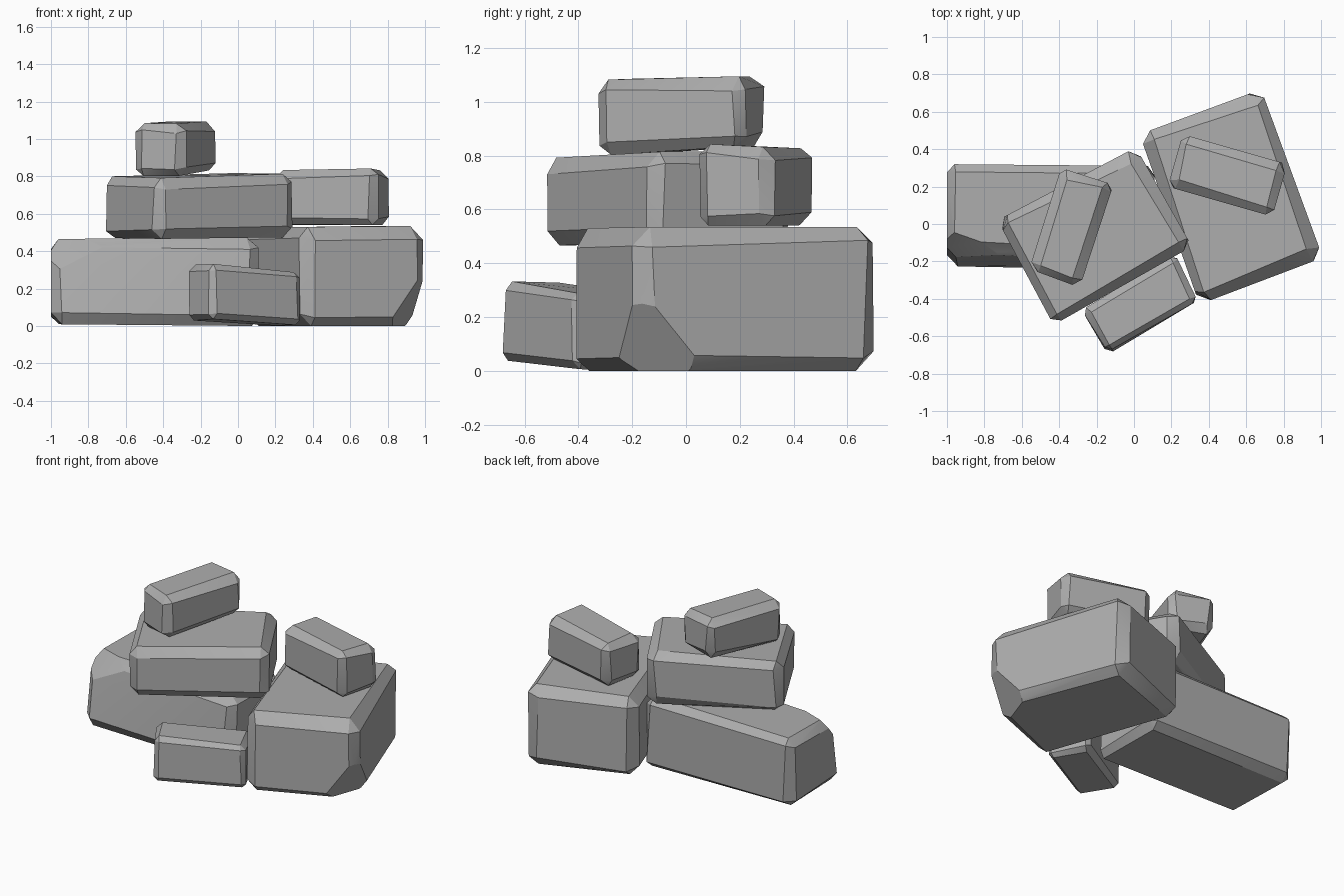
import bpy, bmesh, math, random
from mathutils import Vector

default = bpy.data.objects.get("Cube")
if default:
    bpy.data.objects.remove(default, do_unlink=True)

# One grey stone material
GREY = (0.42, 0.42, 0.42, 1)
stone = bpy.data.materials.new("grey_stone")
stone.use_nodes = True
stone.diffuse_color = GREY
stone.node_tree.nodes["Principled BSDF"].inputs["Base Color"].default_value = GREY


def rock(name, footprint, bottom, top, inset, seed, lean=None, cuts=()):
    """Chipped block: footprint corners run anticlockwise, bottom/top give a
    height per corner, lean shifts single top corners, cuts slice off corners."""
    rng = random.Random(seed)
    lean = lean or {}
    low = [Vector((x, y, z)) for (x, y), z in zip(footprint, bottom)]
    high = []
    for i, ((x, y), z) in enumerate(zip(footprint, top)):
        dx, dy = lean.get(i, (0, 0))
        high.append(Vector((x + dx, y + dy, z)))

    # Three points per corner, one on each meeting face, unevenly set back
    bm = bmesh.new()
    for ring, other in ((low, high), (high, low)):
        for i, corner in enumerate(ring):
            dirs = [(p - corner).normalized()
                    for p in (ring[i - 1], ring[(i + 1) % 4], other[i])]
            for a, b in ((0, 1), (0, 2), (1, 2)):
                bm.verts.new(corner
                             + dirs[a] * inset * rng.uniform(0.65, 1.2)
                             + dirs[b] * inset * rng.uniform(0.65, 1.2))
    bmesh.ops.convex_hull(bm, input=bm.verts[:])

    # Large broken-off corners
    centre = sum(low + high, Vector()) / 8
    for a, b, c in cuts:
        a, b, c = Vector(a), Vector(b), Vector(c)
        normal = (b - a).cross(c - a).normalized()
        if normal.dot(centre - a) > 0:
            normal.negate()
        bmesh.ops.bisect_plane(bm, geom=bm.verts[:] + bm.edges[:] + bm.faces[:],
                               plane_co=a, plane_no=normal, clear_outer=True)
        rim = [e for e in bm.edges if e.is_boundary]
        bmesh.ops.holes_fill(bm, edges=rim, sides=0)

    bmesh.ops.dissolve_limit(bm, angle_limit=math.radians(5),
                             verts=bm.verts[:], edges=bm.edges[:])
    bmesh.ops.recalc_face_normals(bm, faces=bm.faces[:])
    mesh = bpy.data.meshes.new(name)
    bm.to_mesh(mesh)
    bm.free()
    mesh.materials.append(stone)
    obj = bpy.data.objects.new(name, mesh)
    bpy.context.collection.objects.link(obj)
    bpy.ops.object.select_all(action="DESELECT")
    obj.select_set(True)
    bpy.context.view_layer.objects.active = obj
    bpy.ops.object.shade_smooth_by_angle(angle=math.radians(25))
    return obj


# Bottom layer
rock("large_base_rock",
     [(0.35, -0.43), (1.01, -0.18), (0.68, 0.72), (0.03, 0.48)],
     [0, 0, 0, 0], [0.53, 0.535, 0.535, 0.525], 0.065, 3,
     cuts=[((1.0, -0.16, 0.29), (0.91, 0.06, 0), (0.80, -0.25, 0))])
rock("long_base_rock",
     [(-1.0, -0.24), (0.11, -0.25), (0.11, 0.31), (-1.0, 0.32)],
     [0.01, 0, 0, 0.01], [0.465, 0.475, 0.475, 0.465], 0.055, 5,
     lean={0: (0, 0.10), 1: (0, 0.04)},
     cuts=[((-1.0, -0.06, 0.43), (-0.62, -0.18, 0.45), (-0.93, -0.23, 0.25))])
rock("small_front_rock",
     [(-0.14, -0.70), (0.34, -0.41), (0.22, -0.16), (-0.28, -0.46)],
     [0.04, 0.005, 0.0, 0.03], [0.335, 0.285, 0.285, 0.33], 0.035, 7,
     lean={0: (0, 0.02)})

# Middle layer
rock("flat_middle_rock",
     [(-0.43, -0.54), (0.31, -0.12), (0.01, 0.41), (-0.73, 0.02)],
     [0.465, 0.475, 0.475, 0.47], [0.79, 0.815, 0.82, 0.80], 0.055, 11)
rock("small_right_rock",
     [(0.18, 0.20), (0.74, 0.04), (0.82, 0.32), (0.26, 0.48)],
     [0.545, 0.54, 0.54, 0.54], [0.835, 0.845, 0.83, 0.825], 0.045, 13)

# Top stone
rock("top_rock",
     [(-0.29, -0.34), (-0.11, 0.21), (-0.39, 0.30), (-0.56, -0.24)],
     [0.80, 0.835, 0.835, 0.80], [1.08, 1.095, 1.095, 1.085], 0.045, 17)
